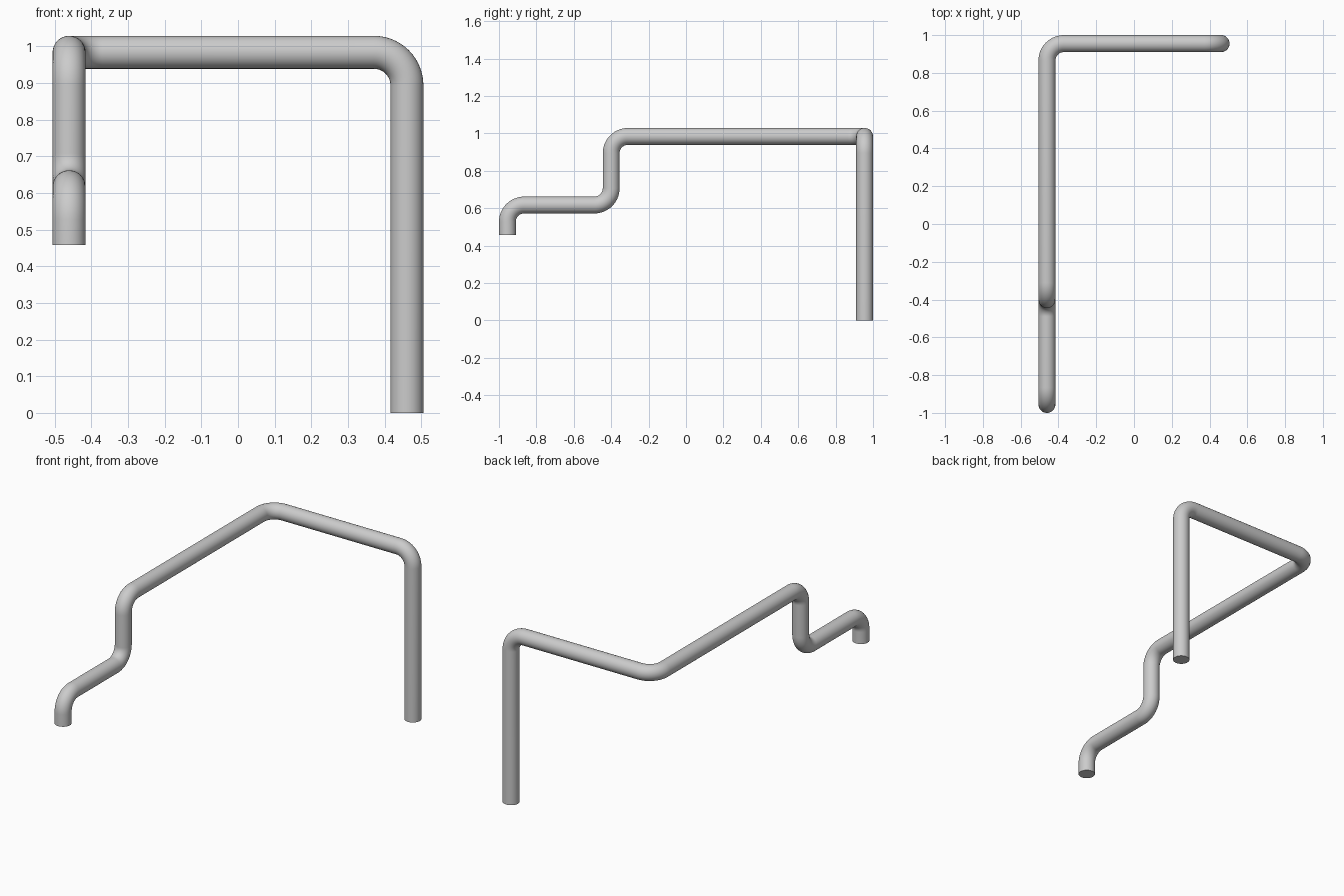
import bpy, math
from mathutils import Vector

if "Cube" in bpy.data.objects:
    bpy.data.objects.remove(bpy.data.objects["Cube"])

PIPE_R = 0.045   # tube radius
BEND_R = 0.09    # centreline bend radius
STEPS = 14       # segments per bend

# Corner points of the tube centreline
corners = [Vector(p) for p in (
    (0.461, 0.955, 0.0),
    (0.461, 0.955, 0.984),
    (-0.461, 0.955, 0.984),
    (-0.461, -0.40, 0.984),
    (-0.461, -0.40, 0.617),
    (-0.461, -0.955, 0.617),
    (-0.461, -0.955, 0.458),
)]


def bend(before, corner, after):
    """Quarter-circle arc replacing a right-angled corner."""
    a = (before - corner).normalized() * BEND_R
    b = (after - corner).normalized() * BEND_R
    centre = corner + a + b
    angles = [math.pi / 2 * i / STEPS for i in range(STEPS + 1)]
    return [centre - b * math.cos(t) - a * math.sin(t) for t in angles]


path = [corners[0]]
for before, corner, after in zip(corners, corners[1:], corners[2:]):
    path += bend(before, corner, after)
path.append(corners[-1])

# Bent tube swept along the path with flat end caps
curve = bpy.data.curves.new("bent_pipe", 'CURVE')
curve.dimensions = '3D'
curve.bevel_depth = PIPE_R
curve.bevel_resolution = 14
curve.use_fill_caps = True
spline = curve.splines.new('POLY')
spline.points.add(len(path) - 1)
for point, co in zip(spline.points, path):
    point.co = (*co, 1.0)

pipe = bpy.data.objects.new("bent_pipe", curve)
bpy.context.collection.objects.link(pipe)
bpy.context.view_layer.objects.active = pipe
pipe.select_set(True)
bpy.ops.object.convert(target='MESH')
bpy.ops.object.shade_smooth_by_angle(angle=math.radians(35))
